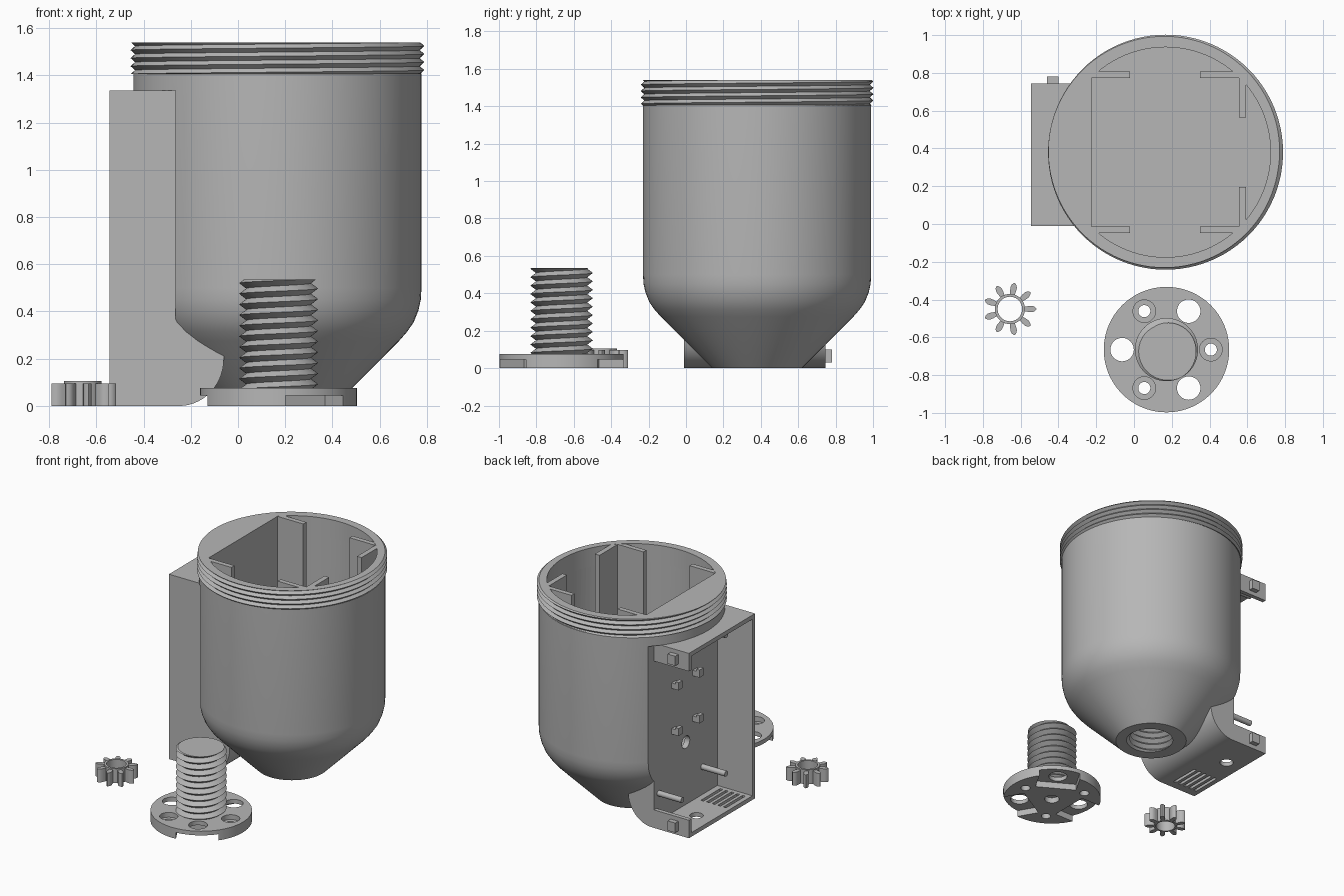
import bpy, bmesh, math
from mathutils import Vector

if "Cube" in bpy.data.objects:
    bpy.data.objects.remove(bpy.data.objects["Cube"])

grey = bpy.data.materials.new("plain_grey")
grey.use_nodes = True
grey.diffuse_color = (0.47, 0.47, 0.47, 1)
grey.node_tree.nodes["Principled BSDF"].inputs["Base Color"].default_value = (0.47, 0.47, 0.47, 1)

TAU = math.tau
CX, CY = 0.167, 0.38          # hopper axis
SX, SY = 0.172, -0.665        # screw axis
GX, GY = -0.657, -0.45        # gear axis
WALL_X = -0.265               # back plane of the side housing


def finish(bm, name):
    bmesh.ops.remove_doubles(bm, verts=bm.verts, dist=1e-5)
    bmesh.ops.recalc_face_normals(bm, faces=bm.faces)
    mesh = bpy.data.meshes.new(name)
    bm.to_mesh(mesh)
    bm.free()
    mesh.materials.append(grey)
    ob = bpy.data.objects.new(name, mesh)
    bpy.context.collection.objects.link(ob)
    return ob


def box(name, x0, x1, y0, y1, z0, z1):
    bm = bmesh.new()
    bmesh.ops.create_cube(bm, size=1)
    for v in bm.verts:
        v.co = ((x0 + x1) / 2 + v.co.x * (x1 - x0), (y0 + y1) / 2 + v.co.y * (y1 - y0),
                (z0 + z1) / 2 + v.co.z * (z1 - z0))
    return finish(bm, name)


def prism(name, points, direction):
    """Extrude a closed planar outline along a direction."""
    bm = bmesh.new()
    face = bm.faces.new([bm.verts.new(p) for p in points])
    new = bmesh.ops.extrude_face_region(bm, geom=[face])["geom"]
    bmesh.ops.translate(bm, vec=direction, verts=[g for g in new if isinstance(g, bmesh.types.BMVert)])
    return finish(bm, name)


def rod(name, x, y, z0, z1, r, n=40):
    pts = [(x + r * math.cos(TAU * i / n), y + r * math.sin(TAU * i / n), z0) for i in range(n)]
    return prism(name, pts, (0, 0, z1 - z0))


def rod_x(name, x0, x1, y, z, r, n=20):
    pts = [(x0, y + r * math.cos(TAU * i / n), z + r * math.sin(TAU * i / n)) for i in range(n)]
    return prism(name, pts, (x1 - x0, 0, 0))


def lathe(name, x, y, profile, n=96):
    bm = bmesh.new()
    verts = [bm.verts.new((x + r, y, z)) for r, z in profile]
    edges = [bm.edges.new(p) for p in zip(verts, verts[1:])]
    bmesh.ops.spin(bm, geom=verts + edges, cent=(x, y, 0), axis=(0, 0, 1), angle=TAU, steps=n)
    return finish(bm, name)


def thread(name, x, y, z0, z1, root, crest, pitch, n=72):
    """Solid cylinder with a helical V thread."""
    bm = bmesh.new()
    rows = 2 * math.ceil((z1 - z0) / pitch)
    grid = []
    for k in range(-3, rows + 2):
        ring = []
        for i in range(n + 1):
            z = min(max(z0 + pitch * (k / 2 + i / n), z0), z1)
            phase = ((z - z0) / pitch - i / n) % 1
            r = root + (crest - root) * (1 - abs(2 * phase - 1))
            a = TAU * i / n
            ring.append(bm.verts.new((x + r * math.cos(a), y + r * math.sin(a), z)))
        grid.append(ring)
    for low, high in zip(grid, grid[1:]):
        for i in range(n):
            bm.faces.new((low[i], low[i + 1], high[i + 1], high[i]))
    bmesh.ops.remove_doubles(bm, verts=bm.verts, dist=1e-5)
    bmesh.ops.dissolve_degenerate(bm, edges=bm.edges, dist=1e-5)
    bmesh.ops.holes_fill(bm, edges=[e for e in bm.edges if e.is_boundary], sides=0)
    return finish(bm, name)


def cut(ob, *cutters):
    for c in cutters:
        mod = ob.modifiers.new("cut", 'BOOLEAN')
        mod.operation, mod.solver, mod.object = 'DIFFERENCE', 'EXACT', c
        bpy.context.view_layer.objects.active = ob
        bpy.ops.object.modifier_apply(modifier=mod.name)


def drop(*cutters):
    for c in cutters:
        bpy.data.objects.remove(c)


# Hopper body: cylinder rounding into a cone
hopper = lathe("hopper_body", CX, CY, [
    (0, 0), (0.24, 0), (0.515, 0.275), (0.55, 0.315), (0.577, 0.355),
    (0.597, 0.405), (0.607, 0.45), (0.61, 0.5), (0.61, 1.408), (0, 1.408)])
neck = thread("neck_thread", CX, CY, 1.405, 1.54, 0.603, 0.622, 0.034, 96)

# Cavity: round with one flat side
cavity = rod("cavity_cutter", CX, CY, 0.42, 1.7, 0.556, 96)
flat_side = box("flat_side_cutter", -1, -0.225, -1, 1, 0, 2)
cut(cavity, flat_side)
clearance = box("housing_cutter", -1, WALL_X, -1, 1.5, -0.1, 1.335)
screw_hole = thread("screw_hole_cutter", CX, CY, -0.02, 0.39, 0.145, 0.17, 0.045)
wire_hole = rod_x("wire_hole_cutter", -0.4, -0.15, 0.38, 0.48, 0.045)
cut(hopper, clearance, cavity, screw_hole, wire_hole)
cut(neck, cavity)
drop(cavity, flat_side, clearance, screw_hole, wire_hole)

# Guide ribs that hold a square container
for side, tag in ((1, "back"), (-1, "front")):
    def rib(name, x0, x1, near, far):
        ys = sorted((CY + side * near, CY + side * far))
        box(name, x0, x1, *ys, 0.41, 1.539)
    rib(tag + "_inner_rib", -0.23, -0.02, 0.393, 0.428)
    rib(tag + "_outer_rib", 0.35, 0.585, 0.393, 0.428)
    rib(tag + "_end_rib", 0.555, 0.592, 0.185, 0.41)

# Side housing, open on its outer side
OUT, Y0, Y1, TOP, T = -0.545, -0.01, 0.745, 1.335, 0.03
box("housing_front_wall", OUT, WALL_X, Y0, Y0 + T, 0, TOP)
box("housing_roof", OUT, WALL_X, Y0, Y1, TOP - T, TOP)
base = box("housing_floor", OUT, WALL_X, Y0, Y1, 0, T)
vents = [box("vent_cutter", x, x + 0.022, 0.05, 0.27, -1, 1)
         for x in (-0.51 + 0.045 * i for i in range(5))]
vents.append(rod("floor_hole_cutter", -0.42, 0.48, -1, 1, 0.045))
cut(base, *vents)
drop(*vents)

# Rounded foot blending the housing under the cone
foot = [(WALL_X, 0.42), (WALL_X, 0)]
foot += [(-0.25 + 0.19 * math.sin(a), 0.2 - 0.2 * math.cos(a))
         for a in (math.pi / 2 * i / 14 for i in range(15))]
foot.append((-0.06, 0.23))
prism("housing_foot", [(x, Y0, z) for x, z in foot], (0, Y1 - Y0, 0))

# Cover tabs with snap nubs
for tag, z in (("lower", 0), ("upper", TOP - 0.13)):
    box(tag + "_tab", OUT, WALL_X, Y1 - T, Y1, z, z + 0.13)
    box(tag + "_nub", -0.46, -0.4, Y1 - 0.005, 0.78, z + 0.03, z + 0.1)

# Mounting pegs and small board clips
for z in (0.23, 1.23):
    for y in (0.19, 0.69):
        rod_x("mounting_peg", WALL_X + 0.01, WALL_X - 0.19, y, z, 0.02)
for z in (0.62, 0.95):
    for y in (0.28, 0.52):
        box("board_clip", WALL_X - 0.055, WALL_X + 0.01, y - 0.022, y + 0.022, z - 0.02, z + 0.02)
        box("board_clip_lip", WALL_X - 0.055, WALL_X - 0.03, y - 0.022, y + 0.022, z, z + 0.035)

# Screw with a drilled flange
thread("screw_thread", SX, SY, 0.07, 0.535, 0.137, 0.167, 0.045)
flange = rod("screw_flange", SX, SY, 0, 0.075, 0.332, 96)
tools = [rod("centre_cutter", SX, SY, -0.1, 0.04, 0.05)]
for i in range(6):
    a = TAU * i / 6
    d = Vector((math.cos(a), math.sin(a), 0))
    c = Vector((SX, SY, 0)) + d * 0.235
    if i % 2:
        tools.append(rod("large_hole_cutter", c.x, c.y, -0.1, 0.2, 0.062))
        side = Vector((-d.y, d.x, 0)) * 0.14
        a0 = Vector((SX, SY, -0.1)) + d * 0.15
        a1 = a0 + d * 0.3
        tools.append(prism("notch_cutter", [a0 - side, a1 - side, a1 + side, a0 + side], (0, 0, 0.145)))
    else:
        tools.append(rod("small_hole_cutter", c.x, c.y, -0.1, 0.2, 0.032))
        tools.append(rod("counterbore_cutter", c.x, c.y, 0.04, 0.2, 0.06))
cut(flange, *tools)
drop(*tools)

# Small gear with nine leaf-shaped teeth and a raised hub
outline = []
for i in range(9):
    a = TAU * i / 9
    tooth = [(0.078, -0.012), (0.1, -0.016), (0.118, -0.017), (0.132, -0.011), (0.141, 0)]
    tooth += [(r, -w) for r, w in reversed(tooth[:-1])]
    for r, w in tooth:
        outline.append((GX + r * math.cos(a) - w * math.sin(a), GY + r * math.sin(a) + w * math.cos(a), 0))
gear = prism("gear_teeth", outline, (0, 0, 0.096))
hub = rod("gear_hub", GX, GY, 0.002, 0.105, 0.08)
bore = rod("bore_cutter", GX, GY, -0.1, 0.3, 0.065)
cut(gear, bore)
cut(hub, bore)
drop(bore)

# Smooth round surfaces, keep edges sharp
bpy.ops.object.select_all(action='DESELECT')
for ob in bpy.context.collection.objects:
    if ob.type == 'MESH':
        ob.select_set(True)
        bpy.context.view_layer.objects.active = ob
bpy.ops.object.shade_smooth_by_angle(angle=math.radians(30))
